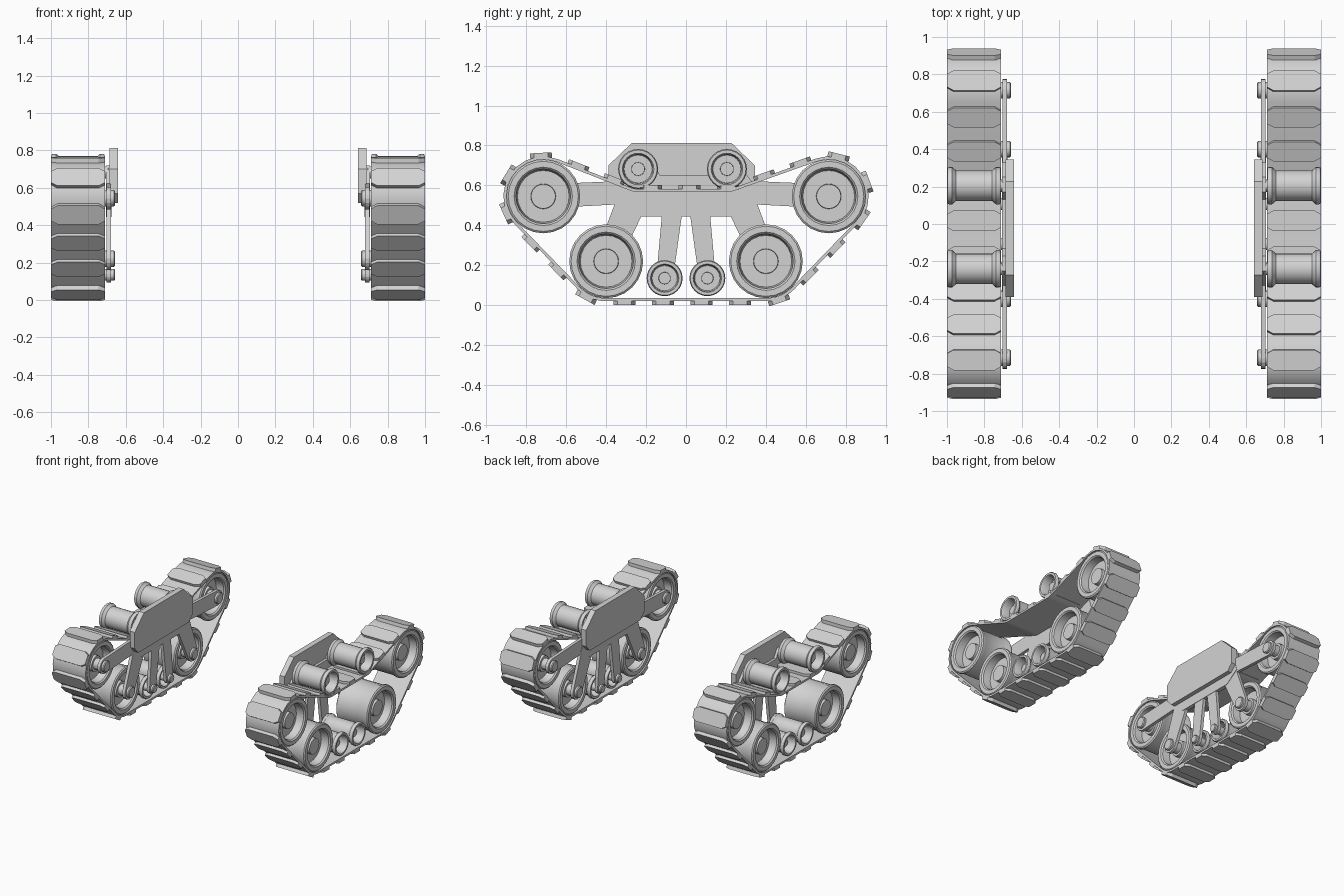
import bpy, bmesh, math
from mathutils import Vector

cube = bpy.data.objects.get("Cube")
if cube:
    bpy.data.objects.remove(cube, do_unlink=True)

grey = bpy.data.materials.new("light_grey")
grey.use_nodes = True
grey.diffuse_color = (0.65, 0.65, 0.65, 1)
grey.node_tree.nodes["Principled BSDF"].inputs["Base Color"].default_value = (0.65, 0.65, 0.65, 1)

X_IN, X_OUT = 0.71, 1.0          # width of one track unit
X_MID = (X_IN + X_OUT) / 2
BAND = 0.015                     # belt thickness


def finish(name, bm, smooth=False):
    """Turn a bmesh into an object mirrored to the other side."""
    bmesh.ops.remove_doubles(bm, verts=bm.verts, dist=1e-5)
    bmesh.ops.recalc_face_normals(bm, faces=bm.faces)
    mesh = bpy.data.meshes.new(name)
    bm.to_mesh(mesh)
    bm.free()
    mesh.materials.append(grey)
    obj = bpy.data.objects.new(name, mesh)
    bpy.context.collection.objects.link(obj)
    if smooth:
        bpy.ops.object.select_all(action='DESELECT')
        obj.select_set(True)
        bpy.context.view_layer.objects.active = obj
        bpy.ops.object.shade_smooth_by_angle(angle=math.radians(32))
    mod = obj.modifiers.new("other_side", 'MIRROR')
    mod.use_mirror_merge = False
    return obj


def prism(name, outline, x0, x1):
    """Extrude a side-view outline between two x positions."""
    bm = bmesh.new()
    face = bm.faces.new([bm.verts.new((x0, y, z)) for y, z in outline])
    new = bmesh.ops.extrude_face_region(bm, geom=[face])["geom"]
    bmesh.ops.translate(bm, vec=(x1 - x0, 0, 0),
                        verts=[v for v in new if isinstance(v, bmesh.types.BMVert)])
    return finish(name, bm)


def lathe(name, profile, y, z, steps=24):
    """Spin an (x, radius) profile about an axle."""
    bm = bmesh.new()
    verts = [bm.verts.new((x, y, z + r)) for x, r in profile]
    edges = [bm.edges.new(pair) for pair in zip(verts, verts[1:])]
    bmesh.ops.spin(bm, geom=verts + edges, cent=(0, y, z), axis=(1, 0, 0),
                   angle=2 * math.pi, steps=steps)
    return finish(name, bm, smooth=True)


def wheel(name, y, z, r, waist, axle_start=0.658):
    """Spool-shaped wheel with dished faces, raised hubs and an inner axle."""
    h = 0.142
    half = [(h - 0.04, 0), (h - 0.04, 0.33 * r), (h - 0.07, 0.34 * r),
            (h - 0.07, 0.70 * r), (h - 0.01, 0.74 * r), (h, 0.79 * r),
            (h, 0.95 * r), (h - 0.008, r), (h - 0.025, r), (h - 0.045, waist * r)]
    full = half + [(-x, q) for x, q in reversed(half)]
    lathe(name, [(X_MID + x, q) for x, q in full], y, z)
    a = 0.02 + 0.13 * r
    lathe(name + "_axle", [(axle_start, 0), (axle_start, a * 0.85), (axle_start + 0.006, a),
                           (0.80, a), (0.80, 0)], y, z, 16)


def bar(name, tip, root, r_tip, r_root):
    """Tapered frame arm, rounded round the axle at its tip."""
    tip, root = Vector(tip), Vector(root)
    d = (tip - root).normalized()
    side = Vector((-d.y, d.x))
    pts = [root + side * r_root, root - side * r_root]
    for i in range(9):
        a = math.pi * i / 8
        pts.append(tip - side * math.cos(a) * r_tip + d * math.sin(a) * r_tip)
    prism(name, pts, 0.679, 0.704)


def belt(circles, offset):
    """Path of tangents and arcs round signed circles, as (point, normal)."""
    n = len(circles)
    angles = []
    for i in range(n):
        y0, z0, r0 = circles[i]
        y1, z1, r1 = circles[(i + 1) % n]
        d = Vector((y1 - y0, z1 - z0))
        angles.append(math.atan2(d.y, d.x) - math.acos((r0 - r1) / d.length))
    path = []
    for i, (y, z, r) in enumerate(circles):
        start = angles[i - 1]
        turn = (angles[i] - start + math.pi) % (2 * math.pi) - math.pi
        for k in range(11):
            a = start + turn * k / 10
            nrm = Vector((math.cos(a), math.sin(a)))
            path.append((Vector((y, z)) + nrm * (r + offset), nrm))
    return path


# Wheels
R_BIG, R_SMALL, R_TOP = 0.185, 0.09, 0.1
big_z, low_z, small_z, top_z = 0.545, 0.22, 0.135, 0.682
for tag, s, top_y in (("front", -1, -0.24), ("rear", 1, 0.205)):
    wheel(tag + "_end_wheel", s * 0.715, big_z, R_BIG, 0.95)
    wheel(tag + "_lower_wheel", s * 0.4, low_z, R_BIG, 0.95)
    wheel(tag + "_small_roller", s * 0.107, small_z, R_SMALL, 0.85)
    wheel(tag + "_return_roller", top_y, top_z, R_TOP, 0.82, 0.688)
    # Frame arms
    bar(tag + "_end_arm", (s * 0.715, big_z), (s * 0.3, 0.565), 0.06, 0.058)
    bar(tag + "_lower_arm", (s * 0.4, low_z), (s * 0.28, 0.50), 0.06, 0.075)
    bar(tag + "_small_arm", (s * 0.107, small_z), (s * 0.07, 0.46), 0.042, 0.05)

# Frame body with a dip between the return rollers
half = [(0.13, 0.65), (0.17, 0.72), (0.25, 0.72), (0.33, 0.62), (0.36, 0.52), (0.25, 0.445)]
prism("frame_body", half + [(-y, z) for y, z in reversed(half)], 0.676, 0.707)

# Mounting plate with cut corners
plate = [(0.25, 0.812), (0.367, 0.70), (0.367, 0.57), (0.32, 0.52)]
prism("mounting_plate", [(y - 0.022, z) for y, z in plate]
      + [(-y - 0.022, z) for y, z in reversed(plate)], 0.642, 0.686)

# Track band
circles = [(-0.4, low_z, R_BIG), (0.4, low_z, R_BIG), (0.715, big_z, R_BIG),
           (0.205, top_z, -R_TOP - BAND), (-0.24, top_z, -R_TOP - BAND),
           (-0.715, big_z, R_BIG)]
inner, outer = belt(circles, 0), belt(circles, BAND)
bm = bmesh.new()
rings = []
for (p, _), (q, _) in zip(inner, outer):
    rings.append([bm.verts.new((x, c.x, c.y)) for x, c in
                  ((X_IN, p), (X_OUT, p), (X_OUT, q), (X_IN, q))])
for i, ring in enumerate(rings):
    nxt = rings[(i + 1) % len(rings)]
    for k in range(4):
        m = (k + 1) % 4
        bm.faces.new((ring[k], ring[m], nxt[m], nxt[k]))
finish("track_band", bm, smooth=True)

# Tread pads, evenly spaced along the band
PADS = 23
loop = outer + outer[:1]
lengths = [(b[0] - a[0]).length for a, b in zip(loop, loop[1:])]
step = sum(lengths) / PADS
first = 0.285 + sum(lengths[:10])
bm = bmesh.new()
for i in range(PADS):
    s = (first + i * step) % sum(lengths)
    k = 0
    while s > lengths[k]:
        s -= lengths[k]
        k += 1
    t = s / lengths[k]
    pos = loop[k][0].lerp(loop[k + 1][0], t)
    nrm = loop[k][1].lerp(loop[k + 1][1], t).normalized()
    along = Vector((-nrm.y, nrm.x))
    shape = [(X_IN, -0.035), (X_IN + 0.035, -0.055), (X_OUT - 0.035, -0.055), (X_OUT, -0.035),
             (X_OUT, 0.035), (X_OUT - 0.035, 0.055), (X_IN + 0.035, 0.055), (X_IN, 0.035)]
    layers = []
    for h in (-0.006, 0.02):
        pts = [(x, pos + along * u + nrm * h) for x, u in shape]
        layers.append([bm.verts.new((x, c.x, c.y)) for x, c in pts])
    low, high = layers
    bm.faces.new(low)
    bm.faces.new(high)
    for a in range(8):
        b = (a + 1) % 8
        bm.faces.new((low[a], low[b], high[b], high[a]))
finish("tread_pads", bm)
